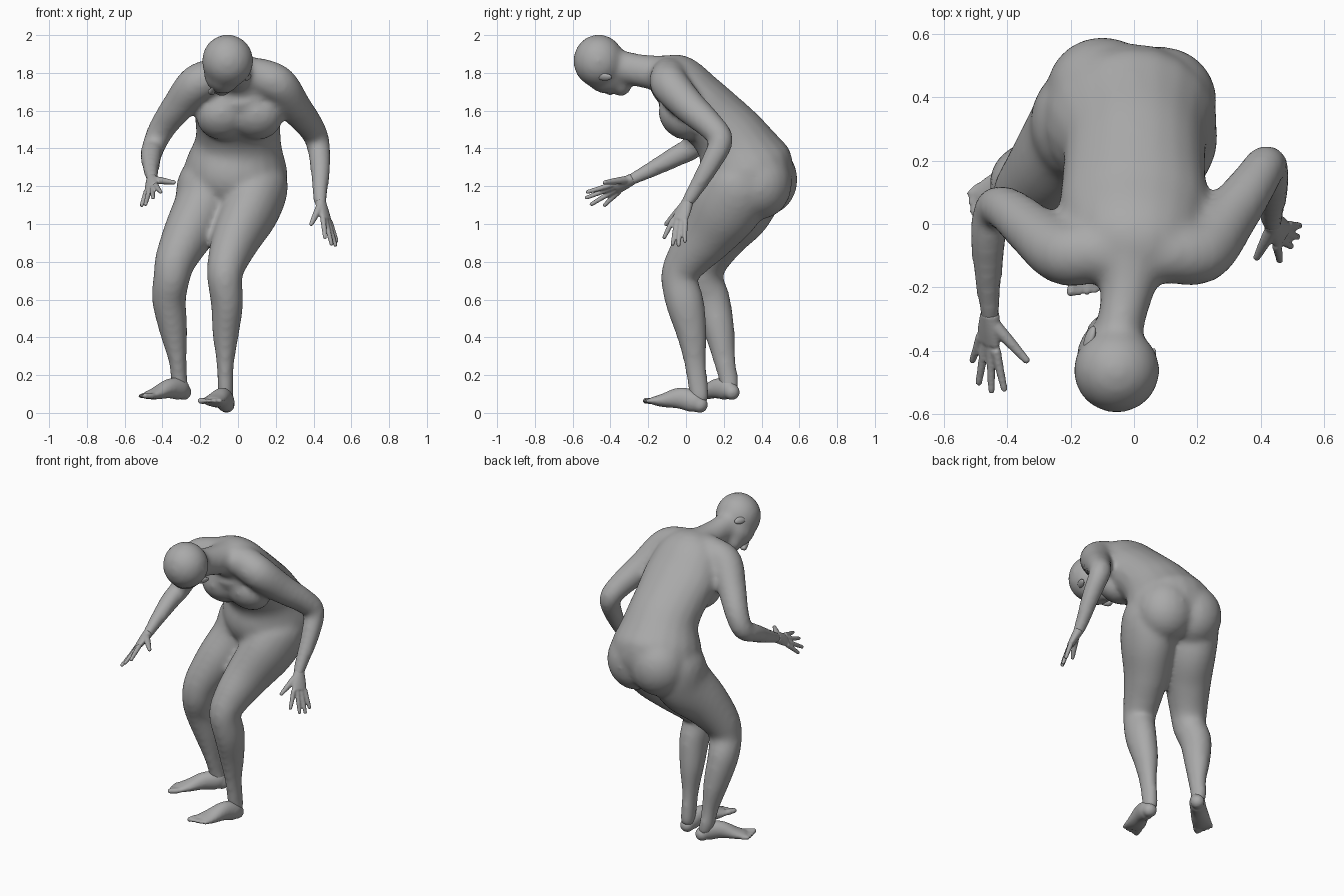
import bpy, bmesh, math
from mathutils import Vector, Matrix

cube = bpy.data.objects.get("Cube")
if cube:
    bpy.data.objects.remove(cube, do_unlink=True)

skin = bpy.data.materials.new("grey_skin")
skin.use_nodes = True
skin.diffuse_color = (0.4, 0.4, 0.4, 1)
skin.node_tree.nodes["Principled BSDF"].inputs["Base Color"].default_value = skin.diffuse_color


def ellipsoid(bm, centre, radii, axis=None):
    """Ellipsoid whose local z follows the given axis."""
    turn = Vector(axis).to_track_quat("Z", "Y").to_matrix().to_4x4() if axis else Matrix()
    place = Matrix.Translation(Vector(centre)) @ turn @ Matrix.Diagonal((*radii, 1))
    bmesh.ops.create_uvsphere(bm, u_segments=20, v_segments=12, radius=1, matrix=place)


def spline(keys, steps=5):
    """Smooth interpolation of position and radii together."""
    rows = [Vector(k) for k in keys]
    rows = [rows[0]] + rows + [rows[-1]]
    out = []
    for a, b, c, d in zip(rows, rows[1:], rows[2:], rows[3:]):
        for i in range(steps):
            t = i / steps
            out.append(b + (c - a) * t / 2 + (a * 2 - b * 5 + c * 4 - d) * t * t / 2
                       + (b * 3 - a - c * 3 + d) * t ** 3 / 2)
    return out + [rows[-1]]


def limb(bm, keys, side=(1, 0, 0), sides=20):
    """Tube through (x, y, z, half width, half depth) sections."""
    rows = spline([k if len(k) == 5 else (*k, k[-1]) for k in keys])
    spots = [Vector(r[:3]) for r in rows]
    rings = []
    for i, row in enumerate(rows):
        along = (spots[min(i + 1, len(spots) - 1)] - spots[max(i - 1, 0)]).normalized()
        across = Vector(side) - along * along.dot(Vector(side))
        across.normalize()
        depth = along.cross(across)
        rings.append([bm.verts.new(spots[i] + across * row[3] * math.cos(a) + depth * row[4] * math.sin(a))
                      for a in (math.tau * j / sides for j in range(sides))])
    for low, high in zip(rings, rings[1:]):
        for j in range(sides):
            k = (j + 1) % sides
            bm.faces.new((low[j], low[k], high[k], high[j]))
    bm.faces.new(rings[0][::-1])
    bm.faces.new(rings[-1])


def finish(bm, name, voxel, rounds):
    """Fuse the overlapping volumes into one skin."""
    bmesh.ops.recalc_face_normals(bm, faces=bm.faces)
    mesh = bpy.data.meshes.new(name)
    bm.to_mesh(mesh)
    bm.free()
    mesh.materials.append(skin)
    obj = bpy.data.objects.new(name, mesh)
    bpy.context.collection.objects.link(obj)
    fuse = obj.modifiers.new("fuse", "REMESH")
    fuse.mode = "VOXEL"
    fuse.voxel_size = voxel
    fuse.use_smooth_shade = True
    soften = obj.modifiers.new("soften", "SMOOTH")
    soften.factor = 0.5
    soften.iterations = rounds


# Torso
body = bmesh.new()
limb(body, [(-.01, -.15, 1.79, .11, .09), (0, -.06, 1.76, .2, .148), (0, .05, 1.64, .235, .173),
            (0, .17, 1.53, .225, .178), (0, .25, 1.43, .23, .203), (-.01, .31, 1.3, .272, .255),
            (-.015, .36, 1.2, .265, .23), (-.015, .39, 1.12, .21, .16)])
for x, y, z in ((-.1, .42, 1.235), (.085, .39, 1.215)):
    ellipsoid(body, (x, y, z), (.178, .172, .19))
for x in (-.085, .1):
    ellipsoid(body, (x, -.03, 1.56), (.135, .1, .13), (0, -.7, .7))

# Neck and head
limb(body, [(-.01, -.08, 1.79, .13, .105), (-.02, -.2, 1.805, .088, .09),
            (-.045, -.33, 1.83, .076, .086), (-.055, -.42, 1.85, .1, .1)])
ellipsoid(body, (-.055, -.462, 1.863), (.138, .136, .141))
ellipsoid(body, (-.08, -.42, 1.8), (.102, .117, .112))
ellipsoid(body, (-.087, -.345, 1.745), (.065, .062, .071))

# Arms
limb(body, [(.05, -.09, 1.79, .095), (.13, -.09, 1.775, .1), (.215, -.085, 1.735, .102), (.3, .02, 1.62, .089),
            (.38, .13, 1.52, .074), (.42, .185, 1.44, .065), (.435, .13, 1.32, .056), (.435, .06, 1.2, .045),
            (.435, .01, 1.12, .036), (.445, -.005, 1.09, .032)])
limb(body, [(-.06, -.09, 1.79, .095), (-.14, -.09, 1.775, .1), (-.225, -.09, 1.735, .102), (-.32, -.02, 1.62, .086),
            (-.4, .045, 1.51, .072), (-.445, .045, 1.415, .063), (-.46, -.05, 1.36, .057), (-.46, -.18, 1.29, .044),
            (-.455, -.28, 1.24, .034), (-.457, -.31, 1.225, .032)])

# Legs
limb(body, [(.08, .28, 1.34, .11, .13), (.107, .285, 1.22, .158, .18), (.072, .215, 1.09, .155, .188),
            (0, .115, .945, .133, .152), (-.05, .015, .82, .11, .119), (-.07, -.035, .72, .094, .098),
            (-.058, -.005, .58, .086, .102), (-.065, .03, .42, .071, .082), (-.067, .048, .27, .048, .06),
            (-.067, .063, .15, .043, .055), (-.065, .072, .08, .043, .05), (-.063, .072, .05, .035, .04)])
limb(body, [(-.12, .32, 1.35, .12, .14), (-.15, .325, 1.22, .168, .185), (-.185, .285, 1.09, .157, .182),
            (-.262, .185, .95, .135, .15), (-.33, .11, .81, .11, .118), (-.352, .095, .71, .097, .102),
            (-.365, .135, .6, .091, .099), (-.343, .175, .44, .075, .083), (-.32, .203, .28, .049, .06),
            (-.312, .225, .18, .044, .053), (-.3, .23, .13, .041, .048), (-.296, .232, .11, .035, .04)])
finish(body, "body", 0.016, 12)


def build_foot(name, keys, side):
    foot = bmesh.new()
    limb(foot, keys, side)
    ellipsoid(foot, keys[0][:3], [keys[0][4]] * 3)
    ball = Vector(keys[-1][:3])
    ahead = ball - Vector(keys[-2][:3])
    ahead.z = 0
    ahead.normalize()
    across = Vector(side).normalized()
    # Toes, the big one first
    for i in range(5):
        root = ball + across * (.045 - .0235 * i) - ahead * .01 * (i * i) / 6
        size = .018 if i == 0 else .013
        tip = root + ahead * (.05 - .004 * i)
        limb(foot, [(*root, size), (*tip, size * .9)], side, 12)
        ellipsoid(foot, tip, [size * .95] * 3)
    finish(foot, name, 0.008, 6)


build_foot("left_foot", [(-.06, .073, .043, .038, .043), (-.065, .04, .058, .047, .056), (-.085, -.03, .078, .049, .057),
                         (-.12, -.12, .066, .06, .036), (-.14, -.18, .064, .062, .019)], (-1, .3, 0))
build_foot("right_foot", [(-.288, .243, .11, .038, .042), (-.31, .215, .126, .047, .058), (-.365, .16, .128, .049, .052),
                          (-.43, .105, .104, .057, .033), (-.48, .065, .09, .06, .018)], (.63, -.77, 0))


def build_hand(name, wrist, knuckle, tips, thumb):
    hand = bmesh.new()
    wrist, knuckle, thumb = Vector(wrist), Vector(knuckle), Vector(thumb)
    tips = [Vector(t) for t in tips]
    across = (tips[-1] - tips[0]).normalized()
    middle = wrist.lerp(knuckle, .55)
    limb(hand, [(*wrist, .031, .029), (*middle, .043, .024), (*knuckle, .046, .018)], across)
    # Fingers
    for i, tip in enumerate(tips):
        root = knuckle + across * (.025 * i - .0375)
        bend = root.lerp(tip, .5) + (knuckle - wrist) * .05
        limb(hand, [(*root, .015), (*bend, .0135), (*tip, .011)], across, 12)
        ellipsoid(hand, tip, [.0112] * 3)
    # Thumb
    root = wrist.lerp(knuckle, .25) - across * .015
    limb(hand, [(*root, .022), (*root.lerp(thumb, .5), .018), (*thumb, .012)], across, 12)
    ellipsoid(hand, thumb, [.012] * 3)
    finish(hand, name, 0.006, 3)


build_hand("left_hand", (.435, .01, 1.12), (.468, -.035, 1.02),
           [(.46, -.115, .93), (.495, -.07, .895), (.515, -.04, .89), (.522, -.005, .91)], (.388, -.105, 1.0))
build_hand("right_hand", (-.455, -.28, 1.24), (-.46, -.375, 1.19),
           [(-.41, -.52, 1.17), (-.45, -.525, 1.14), (-.49, -.5, 1.105), (-.51, -.43, 1.1)], (-.34, -.43, 1.22))

# Ears and nose
lateral = Vector((.8, -.3, -.5))
for name, spot in (("left_ear", (.05, -.43, 1.778)), ("right_ear", (-.14, -.36, 1.893))):
    ear = bmesh.new()
    ellipsoid(ear, spot, (.042, .022, .013), lateral)
    finish(ear, name, 0.005, 2)
nose = bmesh.new()
limb(nose, [(-.125, -.46, 1.73, .012), (-.137, -.42, 1.705, .016), (-.14, -.395, 1.7, .02)], lateral, 12)
ellipsoid(nose, (-.14, -.393, 1.702), (.021, .018, .016))
finish(nose, "nose", 0.006, 3)
